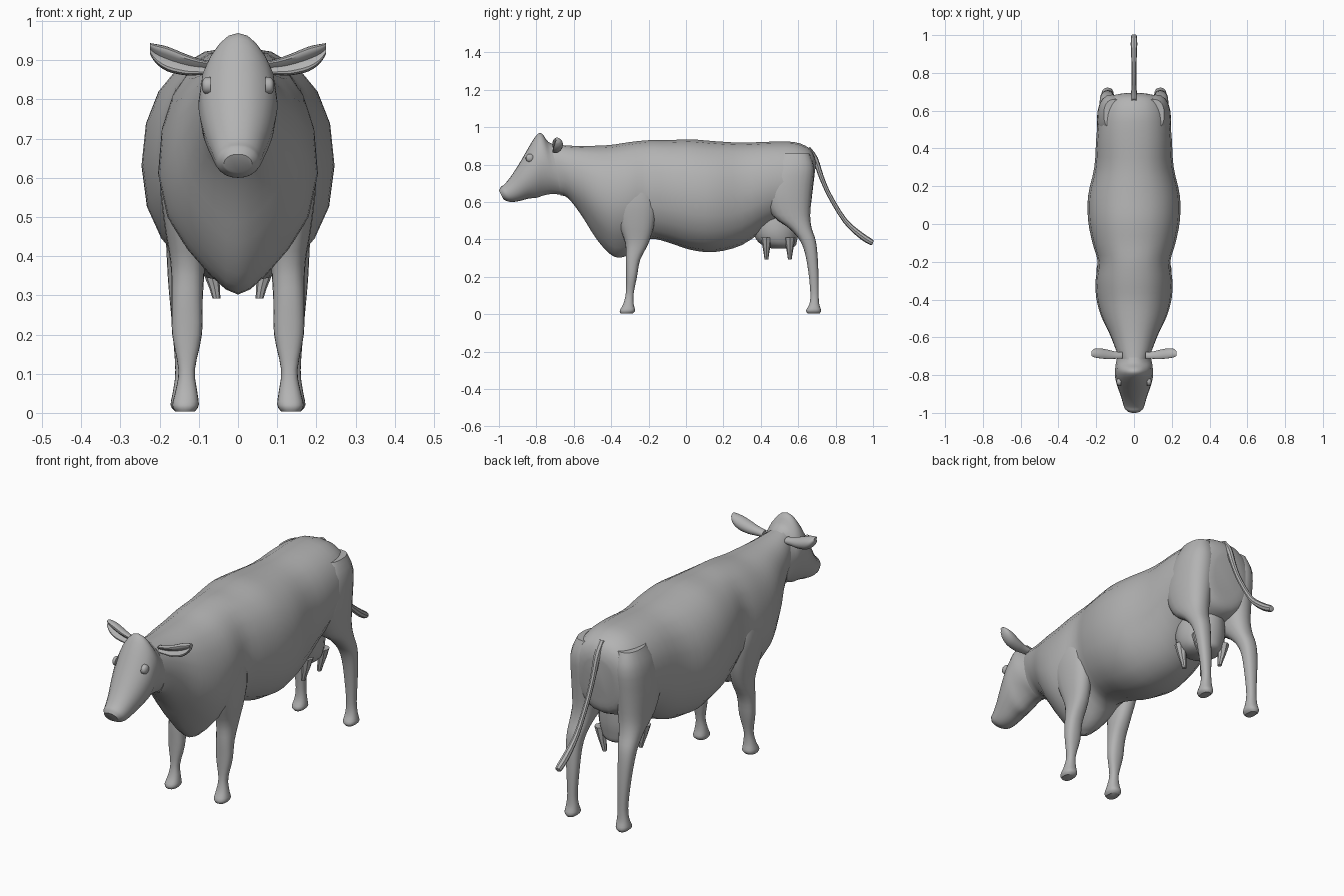
import bpy, bmesh, math
from mathutils import Vector

if "Cube" in bpy.data.objects:
    bpy.data.objects.remove(bpy.data.objects["Cube"])

hide = bpy.data.materials.new("hide grey")
hide.use_nodes = True
GREY = (0.45, 0.45, 0.45, 1)
hide.diffuse_color = GREY
hide.node_tree.nodes["Principled BSDF"].inputs["Base Color"].default_value = GREY


def ring(centre, u, v, pinch=0.0, top=0.0, square=1.0, sides=20):
    """Closed section spanned by half-axes u and v, narrowed below and above."""
    points = []
    for i in range(sides):
        angle = math.tau * i / sides
        c, s = math.cos(angle), math.sin(angle)
        c = math.copysign(abs(c) ** square, c)
        s = math.copysign(abs(s) ** square, s)
        c *= 1 - (pinch if s < 0 else top) * s * s
        points.append(Vector(centre) + Vector(u) * c + Vector(v) * s)
    return points


def smooth_rings(rings, steps):
    """Insert rings on a smooth curve through the given ones."""
    result = []
    last = len(rings) - 1
    for k in range(last):
        a, b, c, d = (rings[min(max(k + j, 0), last)] for j in (-1, 0, 1, 2))
        for n in range(steps):
            t = n / steps
            result.append([
                q + (r - p) * t / 2
                + (p * 2 - q * 5 + r * 4 - w) * t * t / 2
                + (q * 3 - p - r * 3 + w) * t ** 3 / 2
                for p, q, r, w in zip(a, b, c, d)])
    return result + [rings[-1]]


def loft(name, rings, mirror=False, steps=3):
    """Skin a row of sections into one closed object."""
    bm = bmesh.new()
    rows = [[bm.verts.new(p) for p in r] for r in smooth_rings(rings, steps)]
    count = len(rows[0])
    for a, b in zip(rows, rows[1:]):
        for i in range(count):
            j = (i + 1) % count
            bm.faces.new((a[i], a[j], b[j], b[i]))
    bm.faces.new(rows[0])
    bm.faces.new(rows[-1])
    bmesh.ops.recalc_face_normals(bm, faces=bm.faces)
    mesh = bpy.data.meshes.new(name)
    bm.to_mesh(mesh)
    bm.free()
    obj = bpy.data.objects.new(name, mesh)
    bpy.context.collection.objects.link(obj)
    mesh.materials.append(hide)
    if mirror:
        obj.modifiers.new("Mirror", "MIRROR")
    bpy.ops.object.select_all(action="DESELECT")
    obj.select_set(True)
    bpy.context.view_layer.objects.active = obj
    bpy.ops.object.shade_smooth_by_angle(angle=math.radians(40))
    return obj


def trunk_ring(top_y, top_z, low_y, low_z, width, pinch=0.1, top=0.0, square=0.9):
    """Section between a top-line point and an underline point."""
    high, low = Vector((0, top_y, top_z)), Vector((0, low_y, low_z))
    return ring((high + low) / 2, (width, 0, 0), (high - low) / 2, pinch, top, square)


def limb_ring(z, back, front, inner, outer):
    """Level section of a leg."""
    return ring(((inner + outer) / 2, (back + front) / 2, z),
                ((outer - inner) / 2, 0, 0), (0, (back - front) / 2, 0), square=0.85)


# Body from rump to neck: top y, top z, underline y, underline z, half width
loft("body", [trunk_ring(*s) for s in (
    (.695, .81, .67, .60, .08),
    (.685, .85, .66, .55, .13),
    (.655, .89, .63, .52, .165),
    (.58, .92, .56, .50, .188),
    (.45, .922, .45, .47, .2),
    (.3, .917, .3, .37, .21),
    (.15, .925, .15, .332, .243),
    (.02, .935, .02, .345, .243),
    (-.1, .93, -.1, .385, .22),
    (-.2, .93, -.2, .40, .192, .2),
    (-.3, .92, -.29, .325, .203, .55),
    (-.4, .905, -.38, .305, .2, .6),
    (-.5, .9, -.47, .39, .175, .55),
    (-.6, .9, -.56, .53, .13, .35),
    (-.68, .905, -.63, .62, .1),
    (-.72, .91, -.67, .635, .085))])

# Head from the neck joint to the muzzle
loft("head", [trunk_ring(*s, 0.8) for s in (
    (-.68, .9, -.62, .63, .08, .2, .2),
    (-.735, .92, -.68, .64, .09, .35, .3),
    (-.765, .96, -.72, .642, .097, .4, .4),
    (-.79, .966, -.76, .635, .1, .4, .4),
    (-.825, .92, -.80, .622, .1, .4, .35),
    (-.88, .825, -.84, .618, .088, .35, .25),
    (-.93, .745, -.89, .605, .07, .25, .2),
    (-.97, .695, -.925, .6, .059, .2, .2),
    (-.99, .68, -.95, .602, .052, .2, .2),
    (-1, .66, -.975, .613, .036, .2, .2))])

# Brow ridges over the eyes
loft("eyes", [ring((x, -.835, .835), (0, r, r / 2), (0, -r / 2, r))
              for x, r in ((.07, .02), (.085, .018), (.092, .008))], mirror=True)

# Cupped ears: x, y, z, half depth, half height
ears = []
for x, y, z, depth, height in ((.06, -.7, .88, .02, .015), (.1, -.7, .883, .024, .02),
                               (.135, -.698, .889, .03, .026), (.18, -.693, .903, .033, .03),
                               (.21, -.69, .917, .028, .023), (.225, -.69, .93, .016, .013)):
    section = ring((x, y, z), (0, depth, height / 3), (0, -depth / 3, height))
    for p in section:
        if p.y < y:
            p.y += (y - p.y) * 0.9 * max(0, 1 - abs(p.z - z) / height)
    ears.append(section)
loft("ears", ears, mirror=True)

# Legs from hoof to shoulder or thigh: z, back y, front y, inner x, outer x
loft("front_legs", [limb_ring(*s) for s in (
    (.004, -.285, -.35, .11, .16),
    (.02, -.272, -.354, .1, .168),
    (.055, -.28, -.335, .104, .16),
    (.11, -.28, -.322, .11, .152),
    (.2, -.262, -.32, .092, .168),
    (.29, -.245, -.322, .09, .17),
    (.38, -.2, -.325, .085, .172),
    (.48, -.17, -.36, .085, .188),
    (.6, -.16, -.39, .08, .2),
    (.72, -.2, -.38, .08, .19))], mirror=True)

loft("rear_legs", [limb_ring(*s) for s in (
    (.004, .715, .65, .12, .16),
    (.02, .722, .642, .107, .172),
    (.055, .712, .66, .11, .166),
    (.11, .709, .665, .115, .16),
    (.22, .708, .655, .11, .168),
    (.33, .702, .635, .105, .178),
    (.4, .692, .605, .095, .182),
    (.46, .672, .55, .08, .185),
    (.53, .664, .46, .06, .19),
    (.65, .674, .41, .04, .197),
    (.78, .685, .45, .04, .19),
    (.86, .66, .5, .05, .16))], mirror=True)

# Udder hanging between the thighs
loft("udder", [ring((0, y, z), (width, 0, 0), (0, depth, 0)) for z, y, width, depth in (
    (.55, .48, .1, .13), (.46, .48, .11, .125), (.4, .485, .1, .11),
    (.365, .5, .075, .085), (.35, .51, .035, .045))])

for name, y in (("front_teats", .43), ("rear_teats", .555)):
    loft(name, [ring((x, y, z), (r, 0, 0), (0, r, 0), sides=8) for x, z, r in (
        (.075, .41, .03), (.068, .355, .02), (.06, .32, .014), (.055, .292, .01))],
        mirror=True, steps=2)

# Tail hanging away from the rump: y, z, half width
tail_path = ((.65, .885, .016), (.69, .83, .016), (.725, .73, .013), (.77, .63, .012),
             (.85, .5, .013), (.93, .425, .017), (.99, .385, .016), (1, .382, .008))
tail = []
for i, (y, z, r) in enumerate(tail_path):
    before, after = tail_path[max(i - 1, 0)], tail_path[min(i + 1, len(tail_path) - 1)]
    along = Vector((0, after[0] - before[0], after[1] - before[1])).normalized()
    across = Vector((1, 0, 0))
    tail.append(ring((0, y, z), across * r, along.cross(across) * r, sides=8))
loft("tail", tail)
